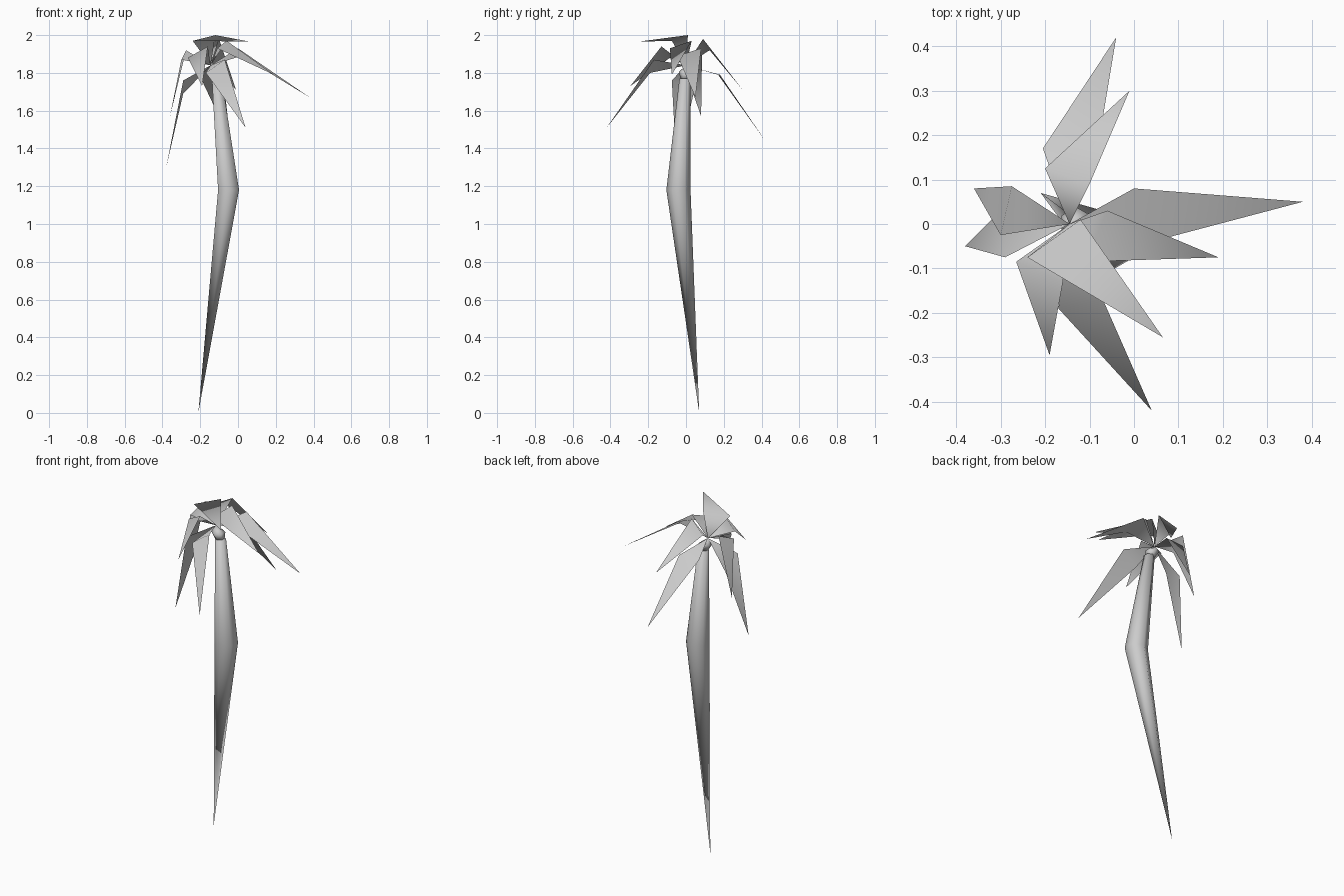
import bpy
import bmesh
from math import cos, sin, radians
from mathutils import Vector

cube = bpy.data.objects.get("Cube")
if cube:
    bpy.data.objects.remove(cube, do_unlink=True)

grey = bpy.data.materials.new("plain_grey")
grey.use_nodes = True
grey.diffuse_color = (0.6, 0.6, 0.6, 1)
grey.node_tree.nodes["Principled BSDF"].inputs["Base Color"].default_value = (0.6, 0.6, 0.6, 1)


def finish(name, bm, smooth=True, solid=True):
    if solid:
        bmesh.ops.recalc_face_normals(bm, faces=bm.faces)
    mesh = bpy.data.meshes.new(name)
    bm.to_mesh(mesh)
    bm.free()
    mesh.materials.append(grey)
    for p in mesh.polygons:
        p.use_smooth = smooth
    obj = bpy.data.objects.new(name, mesh)
    bpy.context.collection.objects.link(obj)
    return obj


def spindle(name, bottom, rings, top=None, sides=6):
    """Six-sided stem from a pointed bottom through (centre, radius) rings."""
    bm = bmesh.new()
    loops = []
    for (x, y, z), r in rings:
        angles = [radians(360 * i / sides - 90) for i in range(sides)]
        loops.append([bm.verts.new((x + r * cos(a), y + r * sin(a), z)) for a in angles])

    def fan(point, loop):
        if point is None:
            bm.faces.new(loop)
            return
        tip = bm.verts.new(point)
        for i in range(sides):
            bm.faces.new((tip, loop[i], loop[(i + 1) % sides]))

    for low, high in zip(loops, loops[1:]):
        for i in range(sides):
            j = (i + 1) % sides
            bm.faces.new((low[i], low[j], high[j], high[i]))
    fan(bottom, loops[0])
    fan(top, loops[-1])
    return finish(name, bm)


# Crooked trunk and the small bud that carries the leaves
crown = Vector((-0.145, 0, 1.84))
spindle("trunk", (-0.21, 0.07, 0),
        [((-0.05, -0.04, 1.18), 0.064), ((-0.112, -0.005, 1.77), 0.03)])
spindle("crown_bud", None,
        [((-0.118, -0.003, 1.765), 0.025), ((-0.13, 0, 1.805), 0.038)], top=crown)


# Folded kite leaf: root, two shoulders and a drooping tip
def leaf(name, left, right, tip):
    bm = bmesh.new()
    root, a, b, end = [bm.verts.new(p) for p in (crown, left, right, tip)]
    for tri in ((root, b, a), (a, b, end)):
        face = bm.faces.new(tri)
        face.normal_update()
        if face.normal.z < 0:
            face.normal_flip()
    return finish(name, bm, solid=False)


leaf("back_low_leaf", (-0.205, 0.17, 1.79), (-0.08, 0.18, 1.79), (-0.04, 0.42, 1.44))
leaf("back_high_leaf", (-0.2, 0.125, 1.92), (-0.1, 0.09, 1.98), (-0.01, 0.3, 1.71))
leaf("left_long_leaf", (0, 0.08, 1.93), (0.02, -0.045, 1.89), (0.38, 0.05, 1.67))
leaf("left_short_leaf", (-0.06, 0.03, 1.97), (-0.11, -0.085, 1.93), (0.19, -0.075, 1.79))
leaf("front_high_leaf", (-0.12, 0.01, 2), (-0.24, -0.075, 1.97), (0.065, -0.255, 1.965))
leaf("front_long_leaf", (-0.07, -0.17, 1.87), (-0.17, -0.19, 1.8), (0.04, -0.42, 1.51))
leaf("front_short_leaf", (-0.16, -0.13, 1.94), (-0.265, -0.085, 1.88), (-0.19, -0.295, 1.73))
leaf("right_low_leaf", (-0.29, -0.075, 1.76), (-0.29, 0.04, 1.69), (-0.38, -0.05, 1.3))
leaf("right_high_leaf", (-0.3, -0.025, 1.87), (-0.275, 0.085, 1.92), (-0.36, 0.08, 1.57))
